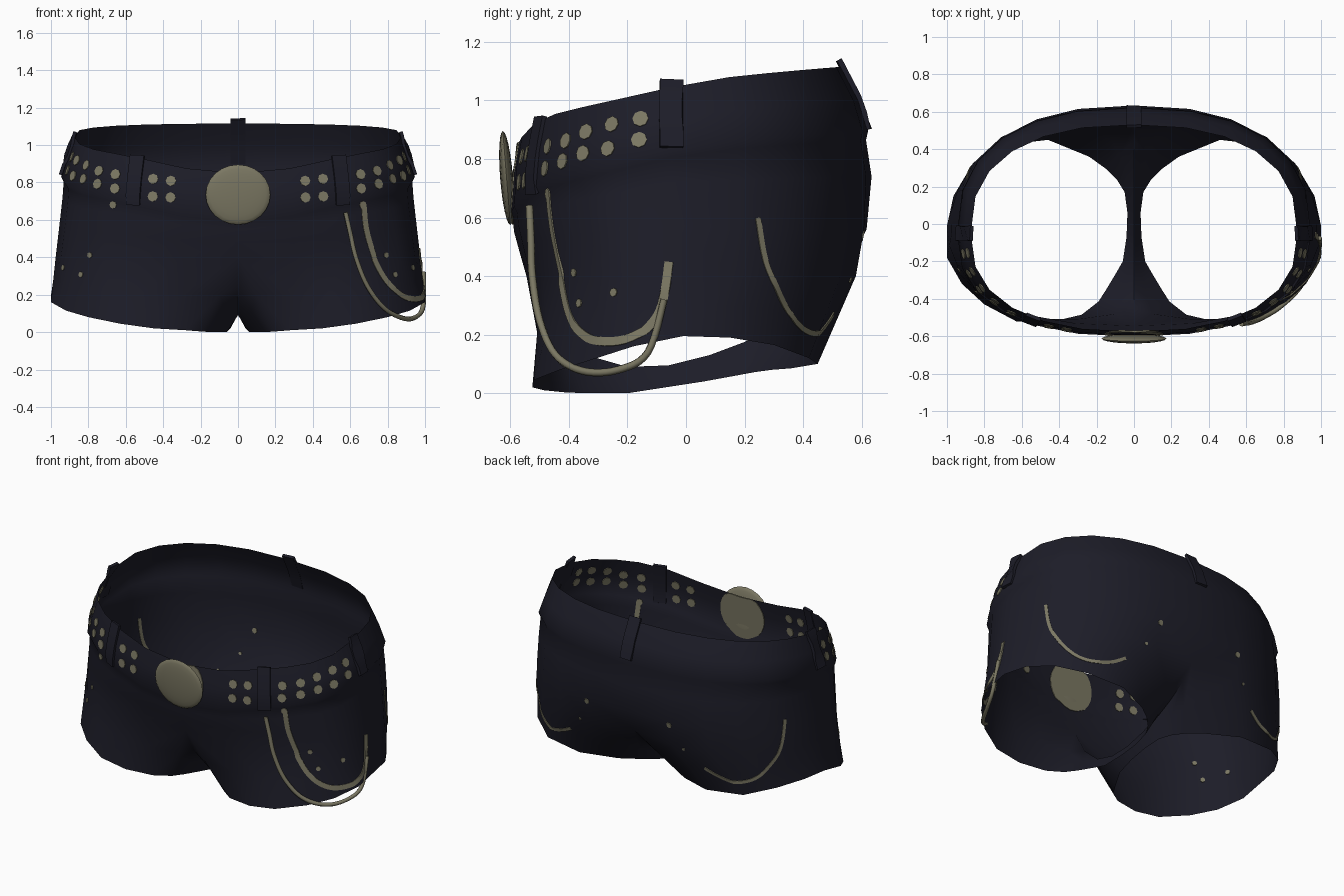
import bpy, bmesh, math
from mathutils import Vector, Matrix
from mathutils.bvhtree import BVHTree

cube = bpy.data.objects.get("Cube")
if cube:
    bpy.data.objects.remove(cube, do_unlink=True)


def material(name, rgb):
    m = bpy.data.materials.new(name)
    m.use_nodes = True
    m.diffuse_color = (*rgb, 1)
    m.node_tree.nodes["Principled BSDF"].inputs["Base Color"].default_value = (*rgb, 1)
    return m


CLOTH = material("dark navy cloth", (0.012, 0.012, 0.021))
METAL = material("aged brass", (0.2, 0.188, 0.125))


def finish(bm, name, mat, angle=40):
    mesh = bpy.data.meshes.new(name)
    bm.to_mesh(mesh)
    obj = bpy.data.objects.new(name, mesh)
    bpy.context.collection.objects.link(obj)
    mesh.materials.append(mat)
    bpy.ops.object.select_all(action='DESELECT')
    obj.select_set(True)
    bpy.context.view_layer.objects.active = obj
    bpy.ops.object.shade_smooth_by_angle(angle=math.radians(angle))


# Shorts: half rings from front centre to back centre, then a leg ring per side
COLS = 12
SIDE_Y = -0.05


def half_ring(width, front, back, z_front, z_side, z_back, cleft=0):
    pts = []
    for i in range(COLS + 1):
        a = math.pi * i / COLS
        k = abs(math.cos(a)) ** 0.8
        x = width * math.sin(a) ** 0.85 if 0 < i < COLS else 0
        if i < COLS / 2:      # the front dips sharply towards the buckle
            y = SIDE_Y + (front - SIDE_Y) * k
            z = z_side + (z_front - z_side) * (0.6 * k + 0.4 * k ** 12)
        else:
            y = SIDE_Y + (back - SIDE_Y) * k
            z = z_side + (z_back - z_side) * k ** 0.65
        pts.append(Vector((x, y, z)))
    pts[-1].y -= cleft
    return pts


RINGS = [half_ring(*r) for r in (
    (.873, -.575, .53, .85, 1.045, 1.115),   # rim
    (.91, -.595, .59, .74, .94, 1.0),
    (.946, -.602, .622, .61, .83, .895),     # belt lower edge
    (.932, -.592, .615, .59, .805, .865),    # soft step under the belt
    (.938, -.587, .634, .55, .72, .74),
    (.955, -.568, .627, .48, .57, .56, .01),
    (.975, -.545, .598, .4, .4, .4, .06))]
CROTCH = [Vector((0, y, z)) for y, z in (
    (.45, .31), (.34, .235), (.2, .175), (.08, .13),
    (-.06, .095), (-.2, .09), (-.34, .13), (-.46, .24))]
HEM = [Vector(p) for p in (
    (.19, -.415, .003), (.28, -.485, .01), (.45, -.525, .02), (.63, -.52, .045),
    (.8, -.43, .08), (.92, -.32, .115), (1, -.18, .16), (1, -.01, .195),
    (.965, .15, .19), (.87, .3, .165), (.71, .42, .12), (.46, .45, .1),
    (.24, .36, .085), (.15, .295, .08), (.09, .235, .072), (.05, .17, .06),
    (.035, .06, .04), (.04, -.07, .02), (.06, -.2, 0), (.1, -.27, 0), (.145, -.345, 0))]

body = bmesh.new()


def skin(rows, closed):
    grid = [[body.verts.new(p) for p in row] for row in rows]
    n = len(grid[0])
    for a, b in zip(grid, grid[1:]):
        for i in range(n if closed else n - 1):
            j = (i + 1) % n
            body.faces.new((a[i], b[i], b[j], a[j]))


LEG_TOP = RINGS[-1] + CROTCH
LEG_MID = [a.lerp(b, 0.5) for a, b in zip(LEG_TOP, HEM)]
for s in (1, -1):
    def side(rows):
        return [[Vector((p.x * s, p.y, p.z)) for p in row] for row in rows]
    skin(side(RINGS), False)
    skin(side((LEG_TOP, LEG_MID, HEM)), True)
bmesh.ops.remove_doubles(body, verts=body.verts, dist=0.0005)
bmesh.ops.recalc_face_normals(body, faces=body.faces)
tree = BVHTree.FromBMesh(body)
finish(body, "shorts_body", CLOTH, 60)


def snap(p):
    """Nearest cloth point and its outward normal."""
    loc, n, _, _ = tree.find_nearest(Vector(p))
    if n.x * loc.x + n.y * loc.y < 0:
        n = -n
    return loc, n


# Studs: thin discs that follow the cloth and show on both faces
def add_stud(bm, p, r, sides=8, half=0.0045):
    loc, n = snap(p)
    up = (Vector((0, 0, 1)) - n * n.z).normalized()
    across = up.cross(n)
    outer, inner = [], []
    for i in range(sides):
        a = math.tau * i / sides
        q, _ = snap(loc + (across * math.cos(a) + up * math.sin(a)) * r)
        outer.append(bm.verts.new(q + n * half))
        inner.append(bm.verts.new(q - n * half))
    bm.faces.new(outer)
    bm.faces.new(inner[::-1])
    for i in range(sides):
        j = (i + 1) % sides
        bm.faces.new((outer[i], inner[i], inner[j], outer[j]))


BELT_STUDS = [(.36, -.57, .81, .72), (.455, -.55, .82, .725),
              (.665, -.5, .85, .77), (.76, -.435, .87, .795), (.83, -.355, .9, .82),
              (.88, -.265, .925, .835), (.91, -.16, .945, .865)]
LOOSE_STUDS = [(.81, -.41, .41, .015), (.85, -.38, .31, .015), (.94, -.25, .345, .015),
               (.675, -.49, .68, .02), (.38, .58, .38, .01), (.3, .6, .54, .018)]
for s, label in ((1, "left"), (-1, "right")):
    bm = bmesh.new()
    for x, y, hi, lo in BELT_STUDS:
        for z in (hi, lo):
            add_stud(bm, (s * x, y, z), .028)
    finish(bm, "belt_studs_" + label, METAL)
    bm = bmesh.new()
    for x, y, z, r in LOOSE_STUDS:
        add_stud(bm, (s * x, y, z), r)
    finish(bm, "loose_studs_" + label, METAL)


# Straps and chains
def smooth_path(pts, steps=6):
    pts = [Vector(p) for p in pts]
    pts = [pts[0]] + pts + [pts[-1]]
    out = []
    for a, b, c, d in zip(pts, pts[1:], pts[2:], pts[3:]):
        for k in range(steps):
            t = k / steps
            out.append(0.5 * (2 * b + (c - a) * t + (2 * a - 5 * b + 4 * c - d) * t * t
                              + (3 * b - a - 3 * c + d) * t ** 3))
    return out + [pts[-1]]


def ribbon(name, mat, path, width, half):
    """Flat strip through a list of (point, normal)."""
    bm = bmesh.new()
    rows = []
    for i, (p, n) in enumerate(path):
        along = path[min(i + 1, len(path) - 1)][0] - path[max(i - 1, 0)][0]
        across = n.cross(along).normalized() * width / 2
        rows.append([bm.verts.new(p + v) for v in (
            across + n * half, n * half - across, -across - n * half, across - n * half)])
    for a, b in zip(rows, rows[1:]):
        for i in range(4):
            j = (i + 1) % 4
            bm.faces.new((a[i], a[j], b[j], b[i]))
    bm.faces.new(rows[0])
    bm.faces.new(rows[-1])
    bmesh.ops.recalc_face_normals(bm, faces=bm.faces)
    finish(bm, name, mat)


def flat_chain(name, pts, width):
    ribbon(name, METAL, [snap(p) for p in smooth_path(pts)], width, 0.0045)


flat_chain("hip_chain_upper", [(.68, -.49, .68), (.7, -.48, .53), (.76, -.45, .36),
                               (.82, -.4, .25), (.9, -.31, .18), (.98, -.18, .19),
                               (.99, -.09, .28), (.98, -.06, .45)], .03)
for s, label in ((1, "left"), (-1, "right")):
    flat_chain("back_chain_" + label, [(s * x, y, z) for x, y, z in (
        (.9, .25, .6), (.88, .28, .42), (.8, .36, .26),
        (.7, .43, .205), (.58, .48, .22), (.49, .52, .265))], .02)

# Lower hip chain hangs free under the hem
curve = bpy.data.curves.new("hip_chain_lower", 'CURVE')
curve.dimensions = '3D'
curve.bevel_depth = 0.013
curve.bevel_resolution = 1
curve.use_fill_caps = True
path = smooth_path([(.575, -.535, .64), (.6, -.53, .53), (.63, -.525, .4), (.69, -.5, .25),
                    (.78, -.445, .13), (.88, -.35, .075), (.95, -.23, .08),
                    (.99, -.13, .14), (.992, -.075, .32)])
spline = curve.splines.new('POLY')
spline.points.add(len(path) - 1)
for pt, p in zip(spline.points, path):
    pt.co = (*p, 1)
curve.materials.append(METAL)
bpy.context.collection.objects.link(bpy.data.objects.new("hip_chain_lower", curve))


# Belt loops: straps that follow the belt and poke over the rim
def belt_loop(name, bottom, rim):
    bottom, rim = Vector(bottom), Vector(rim)
    strap = [snap(bottom.lerp(rim, i / 4)) for i in range(5)]
    strap = [(p + n * 0.004, n) for p, n in strap]
    (before, _), (top, n) = strap[-2:]
    strap.append((top + (top - before).normalized() * 0.025, n))
    ribbon(name, CLOTH, strap, .08, .009)


for s, label in ((1, "left"), (-1, "right")):
    belt_loop("front_belt_loop_" + label, (s * .57, -.545, .67), (s * .54, -.5, .92))
    belt_loop("side_belt_loop_" + label, (s * .945, -.05, .84), (s * .873, -.05, 1.045))
belt_loop("back_belt_loop", (0, .62, .9), (0, .53, 1.115))

# Buckle: a shallow domed disc leaning forward at the top, with a plate behind the cloth
bm = bmesh.new()
bmesh.ops.create_uvsphere(bm, u_segments=24, v_segments=12, radius=1)
place = Matrix.Translation((0, -.613, .735)) @ Matrix.Rotation(.08, 4, 'X')
turn = Matrix.Rotation(math.pi / 2, 4, 'X')
bmesh.ops.transform(bm, verts=bm.verts,
                    matrix=place @ Matrix.Diagonal((.173, .022, .161, 1)) @ turn)
finish(bm, "belt_buckle", METAL, 60)
bm = bmesh.new()
add_stud(bm, (0, -.6, .735), .16, 24)
finish(bm, "buckle_back_plate", METAL)
